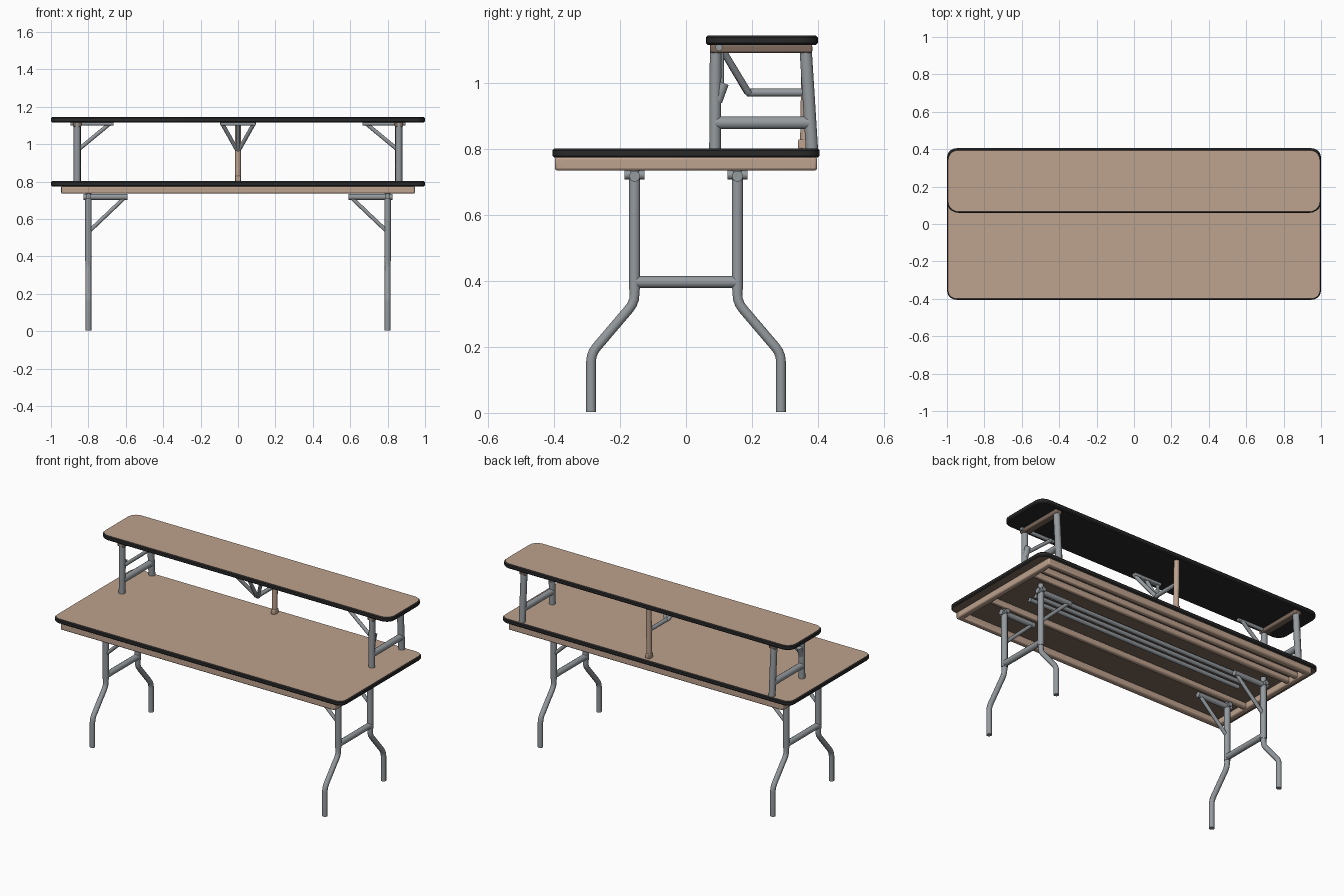
import bpy, bmesh, math
from mathutils import Vector

if "Cube" in bpy.data.objects:
    bpy.data.objects.remove(bpy.data.objects["Cube"])


def material(name, rgb):
    m = bpy.data.materials.new(name)
    m.use_nodes = True
    m.diffuse_color = (*rgb, 1)
    m.node_tree.nodes["Principled BSDF"].inputs["Base Color"].default_value = (*rgb, 1)
    return m


TAN = material("tan wood", (0.51, 0.36, 0.27))
BROWN = material("dark brown wood", (0.20, 0.14, 0.105))
BLACK = material("black edging", (0.022, 0.022, 0.022))
STEEL = material("grey steel", (0.30, 0.325, 0.345))


def finish(obj, *mats):
    for m in mats:
        obj.data.materials.append(m)
    bpy.ops.object.select_all(action="DESELECT")
    obj.select_set(True)
    bpy.context.view_layer.objects.active = obj
    bpy.ops.object.shade_smooth_by_angle(angle=math.radians(40))
    return obj


def slab(name, x, y0, y1, z0, z1, bottom, corner=0.05, lip=0.006):
    """Rounded board: tan top, black rolled edge, chosen underside."""
    bm = bmesh.new()
    rings = []
    mid = (y0 + y1) / 2
    half = (y1 - y0) / 2
    for inset, z in ((lip, z0), (0, z0 + lip), (0, z1 - lip), (lip, z1)):
        ring = []
        for q, (sx, sy) in enumerate(((1, 1), (-1, 1), (-1, -1), (1, -1))):
            for k in range(6):
                a = math.pi / 2 * (q + k / 5)
                r = corner - inset
                ring.append(bm.verts.new((sx * (x - corner) + r * math.cos(a),
                                          mid + sy * (half - corner) + r * math.sin(a), z)))
        rings.append(ring)
    n = len(rings[0])
    for a, b in zip(rings, rings[1:]):
        for i in range(n):
            bm.faces.new((a[i], a[(i + 1) % n], b[(i + 1) % n], b[i])).material_index = 1
    bm.faces.new(rings[-1]).material_index = 0
    bm.faces.new(rings[0][::-1]).material_index = 2
    mesh = bpy.data.meshes.new(name)
    bm.to_mesh(mesh)
    bm.free()
    obj = bpy.data.objects.new(name, mesh)
    bpy.context.collection.objects.link(obj)
    return finish(obj, TAN, BLACK, bottom)


def bar(name, centre, size, mat, bevel=0.008):
    """Box with softened edges."""
    bpy.ops.mesh.primitive_cube_add(size=1, location=centre)
    obj = bpy.context.object
    obj.name = name
    obj.scale = size
    bpy.ops.object.transform_apply(location=False, rotation=False, scale=True)
    mod = obj.modifiers.new("soft edges", "BEVEL")
    mod.width = bevel
    mod.segments = 2
    return finish(obj, mat)


def tube(name, points, radius, mat=STEEL):
    """Round tube along a path, with eased bends."""
    pts = [Vector(p) for p in points]
    path = [pts[0]]
    for a, b, c in zip(pts, pts[1:], pts[2:]):
        ease = 0.025
        p = b + (a - b).normalized() * ease
        q = b + (c - b).normalized() * ease
        for t in (0, 0.33, 0.67, 1):
            path.append(p * (1 - t) ** 2 + b * 2 * t * (1 - t) + q * t * t)
    path.append(pts[-1])
    curve = bpy.data.curves.new(name, "CURVE")
    curve.dimensions = "3D"
    curve.bevel_depth = radius
    curve.bevel_resolution = 3
    curve.use_fill_caps = True
    spline = curve.splines.new("POLY")
    spline.points.add(len(path) - 1)
    for sp, p in zip(spline.points, path):
        sp.co = (*p, 1)
    obj = bpy.data.objects.new(name, curve)
    bpy.context.collection.objects.link(obj)
    bpy.ops.object.select_all(action="DESELECT")
    obj.select_set(True)
    bpy.context.view_layer.objects.active = obj
    bpy.ops.object.convert(target="MESH")
    return finish(bpy.context.object, mat)


# Table board and upper shelf board
slab("table_top", 1.0, -0.405, 0.405, 0.774, 0.802, BROWN)
slab("shelf_top", 1.0, 0.06, 0.40, 1.116, 1.145, BLACK, corner=0.06)

# Wooden apron frame and stiffening rails below the table
for s, side in ((-1, "front"), (1, "back")):
    bar(side + "_apron", (0, s * 0.38, 0.756), (1.89, 0.036, 0.042), TAN)
for s, side in ((-1, "right"), (1, "left")):
    bar(side + "_end_apron", (s * 0.928, 0, 0.756), (0.036, 0.77, 0.042), TAN)
for i, y in enumerate((-0.14, 0.23, 0.3)):
    bar(f"wood_rail_{i + 1}", (0, y, 0.756), (1.84, 0.03, 0.035), TAN)
for i, y in enumerate((0.0, 0.05, 0.1)):
    tube(f"steel_rail_{i + 1}", [(-0.75, y, 0.755), (0.75, y, 0.755)], 0.013)

for s, side in ((-1, "right"), (1, "left")):
    # Folding table legs
    x = s * 0.80
    for t, end in ((-1, "front"), (1, "back")):
        tag = f"{side}_{end}_"
        y = t * 0.156
        tube(tag + "leg", [(x, y, 0.765), (x, y, 0.335), (x, t * 0.288, 0.18),
                           (x, t * 0.288, 0.003)], 0.0155)
        tube(tag + "leg_sleeve", [(x, y, 0.72), (x, y, 0.375)], 0.018)
        tube(tag + "pivot", [(s * 0.59, y, 0.718), (s * 0.825, y, 0.718)], 0.017)
        tube(tag + "leg_brace", [(x, y, 0.53), (s * 0.605, y, 0.715)], 0.011)
        tube(tag + "pivot_lug", [(x, y - 0.03, 0.722), (x, y + 0.03, 0.722)], 0.014)
    tube(side + "_leg_crossbar", [(x, -0.155, 0.397), (x, 0.155, 0.397)], 0.0185)

    # Shelf end frames
    x = s * 0.86
    tube(side + "_shelf_front_leg", [(x, 0.088, 0.80), (x, 0.09, 1.118)], 0.0185)
    tube(side + "_shelf_back_leg", [(x, 0.382, 0.80), (x, 0.362, 1.118)], 0.0195)
    tube(side + "_shelf_crossbar", [(x, 0.088, 0.88), (x, 0.377, 0.88)], 0.02)
    tube(side + "_shelf_brace", [(x, 0.105, 0.965), (s * 0.685, 0.105, 1.11)], 0.011)
    tube(side + "_shelf_brace_lug", [(x, 0.095, 0.945), (x, 0.115, 1.0)], 0.016)
    tube(side + "_shelf_bracket", [(s * 0.665, 0.1, 1.109), (s * 0.895, 0.1, 1.109)], 0.011)
    bar(side + "_shelf_cleat", (x, 0.228, 1.105), (0.045, 0.31, 0.026), BROWN, 0.006)

    # Forked arm of the central shelf support
    tube(side + "_fork_arm", [(s * 0.085, 0.105, 1.11), (s * 0.006, 0.19, 0.97)], 0.011)

# Central shelf support at the back
tube("centre_post", [(0, 0.361, 0.80), (0, 0.366, 1.118)], 0.016, TAN)
tube("centre_fork_arm", [(0, 0.105, 1.11), (0, 0.187, 0.972)], 0.011)
tube("centre_tie", [(0, 0.185, 0.972), (0, 0.36, 0.972)], 0.0125)
bar("centre_fork_plate", (0, 0.11, 1.11), (0.19, 0.03, 0.02), STEEL, 0.005)
bar("centre_post_foot", (0, 0.36, 0.815), (0.03, 0.04, 0.03), TAN, 0.005)
